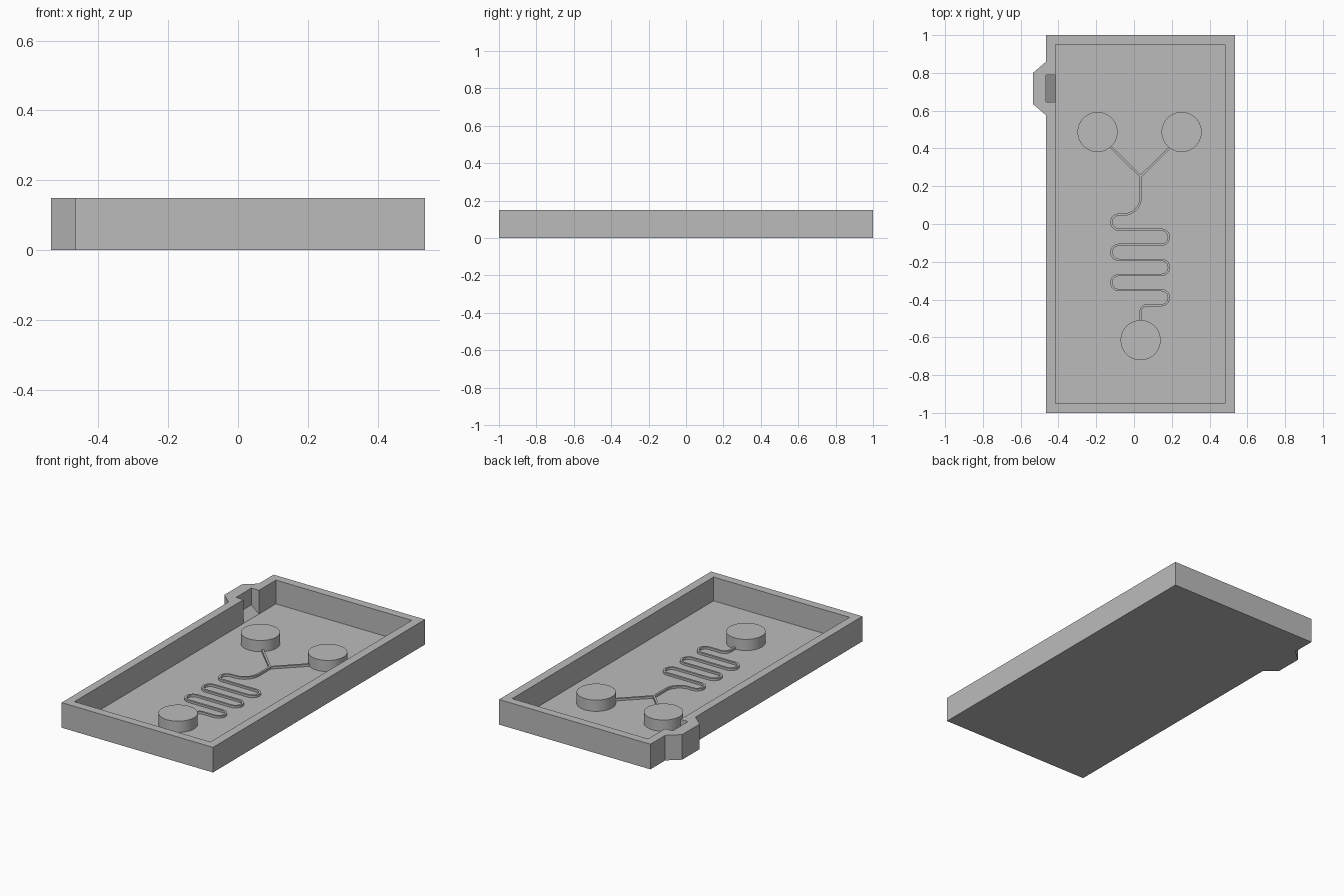
import bpy, bmesh, math
from mathutils import Vector

if "Cube" in bpy.data.objects:
    bpy.data.objects.remove(bpy.data.objects["Cube"])

FLOOR, TOP = 0.008, 0.15

grey = bpy.data.materials.new("plain_grey")
grey.use_nodes = True
grey.diffuse_color = (0.5, 0.5, 0.5, 1)
grey.node_tree.nodes["Principled BSDF"].inputs["Base Color"].default_value = (0.5, 0.5, 0.5, 1)


def prism(name, outline, offset):
    """Closed solid swept from a flat outline of 3D points along an offset."""
    bm = bmesh.new()
    face = bm.faces.new([bm.verts.new(p) for p in outline])
    swept = bmesh.ops.extrude_face_region(bm, geom=[face])["geom"]
    bmesh.ops.translate(bm, vec=offset,
                        verts=[v for v in swept if isinstance(v, bmesh.types.BMVert)])
    bmesh.ops.recalc_face_normals(bm, faces=bm.faces)
    mesh = bpy.data.meshes.new(name)
    bm.to_mesh(mesh)
    bm.free()
    mesh.materials.append(grey)
    obj = bpy.data.objects.new(name, mesh)
    bpy.context.collection.objects.link(obj)
    return obj


def smooth(obj):
    bpy.ops.object.select_all(action="DESELECT")
    obj.select_set(True)
    bpy.context.view_layer.objects.active = obj
    bpy.ops.object.shade_smooth_by_angle(angle=math.radians(30))


def cut(target, cutter):
    mod = target.modifiers.new(cutter.name, "BOOLEAN")
    mod.operation, mod.solver, mod.object = "DIFFERENCE", "EXACT", cutter
    bpy.ops.object.select_all(action="DESELECT")
    target.select_set(True)
    bpy.context.view_layer.objects.active = target
    bpy.ops.object.modifier_apply(modifier=mod.name)
    bpy.data.objects.remove(cutter)


def arc(cx, cy, r, start, end, steps=10):
    angles = [math.radians(start + (end - start) * i / steps) for i in range(steps + 1)]
    return [(cx + r * math.cos(a), cy + r * math.sin(a)) for a in angles]


def ridge(name, path, width=0.012, height=0.013):
    """Raised rectangular strip following a flat path."""
    pts = [Vector(p) for p in path]
    left, right = [], []
    for i, p in enumerate(pts):
        d = (pts[min(i + 1, len(pts) - 1)] - pts[max(i - 1, 0)]).normalized()
        n = Vector((-d.y, d.x)) * width / 2
        left.append((*(p + n), FLOOR - 0.003))
        right.append((*(p - n), FLOOR - 0.003))
    obj = prism(name, left + right[::-1], (0, 0, height + 0.003))
    smooth(obj)


# Tray with the side tab, hollowed out
outline = [(-0.465, -1), (0.535, -1), (0.535, 1), (-0.465, 1),
           (-0.465, 0.86), (-0.535, 0.80), (-0.535, 0.635), (-0.465, 0.575)]
tray = prism("tray", [(x, y, 0) for x, y in outline], (0, 0, TOP))
cavity = [(-0.415, -0.95), (0.483, -0.95), (0.483, 0.95), (-0.415, 0.95)]
cut(tray, prism("cavity_cutter", [(x, y, FLOOR) for x, y in cavity], (0, 0, 0.3)))

# Wall slot with a ramped floor leading into the cavity
slot = [(-0.465, 0.05), (-0.415, FLOOR), (-0.40, FLOOR), (-0.40, 0.3), (-0.465, 0.3)]
cut(tray, prism("slot_cutter", [(x, 0.645, z) for x, z in slot], (0, 0.145, 0)))

# Round posts
PORTS = {"inlet_post_right": (-0.193, 0.487), "inlet_post_left": (0.252, 0.487),
         "outlet_post": (0.035, -0.615)}
for name, (x, y) in PORTS.items():
    ring = arc(x, y, 0.106, 0, 360, 64)[:-1]
    smooth(prism(name, [(px, py, FLOOR - 0.003) for px, py in ring], (0, 0, 0.07)))

# Two inlet ridges meeting in a Y
JUNCTION = (0.035, 0.252)
for side, x in (("right", -0.125), ("left", 0.195)):
    ridge("inlet_ridge_" + side, [(x, 0.41), JUNCTION])

# Winding ridge from the junction to the outlet
R = 0.04
path = [(0.035, 0.26)] + arc(-0.055, 0.14, 0.09, 0, -90)
for turn in range(6):
    y = 0.01 - 2 * R * turn
    if turn % 2 == 0:
        path += arc(-0.08, y, R, 90, 270)
    else:
        path += arc(0.145, y, R, 90, -90)
path += arc(0.07, -0.465, 0.035, 90, 180) + [(0.035, -0.54)]
ridge("winding_ridge", path)
